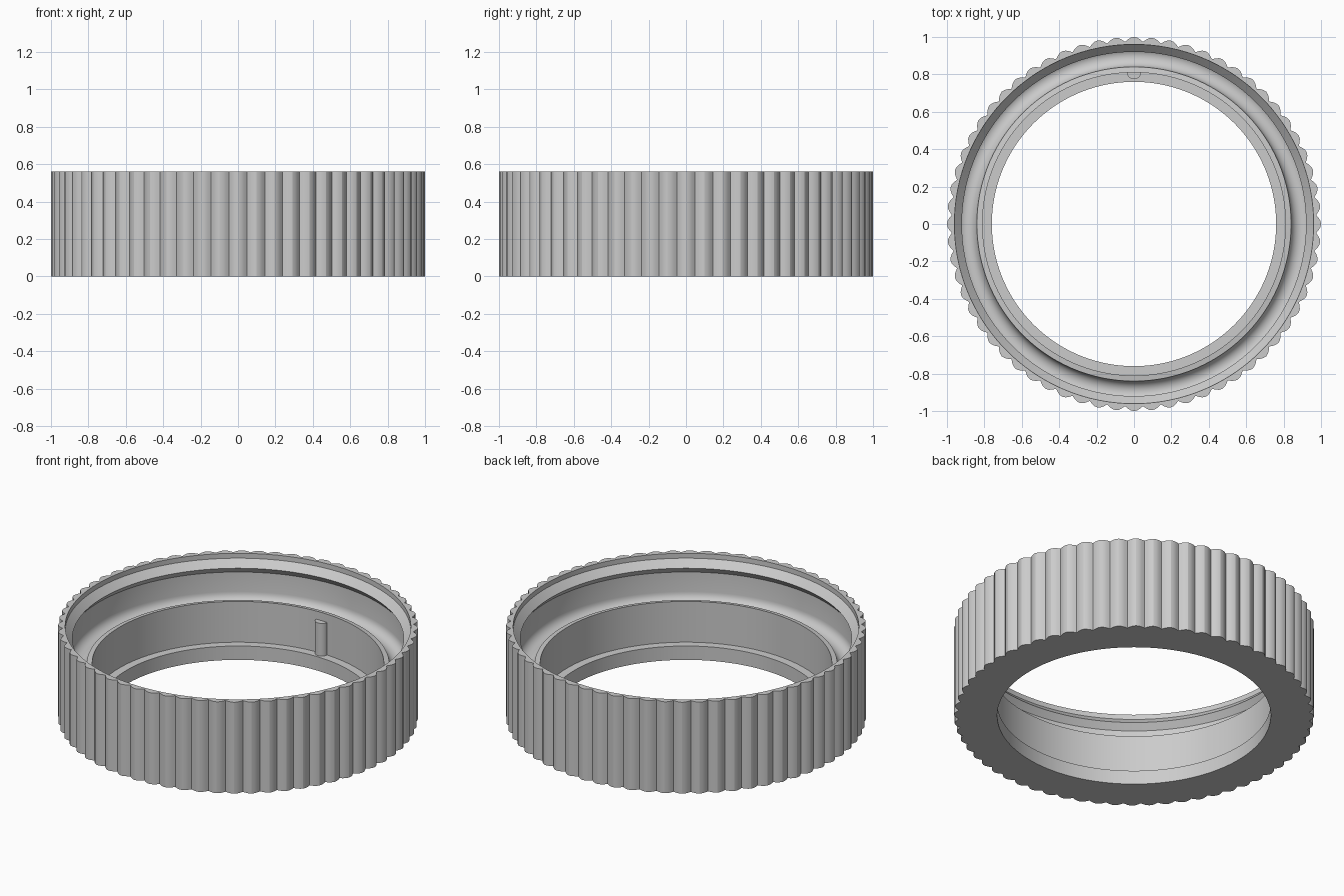
import bpy, bmesh
from math import pi, sin, cos

if "Cube" in bpy.data.objects:
    bpy.data.objects.remove(bpy.data.objects["Cube"])

FLUTES, STEPS = 64, 6
N = FLUTES * STEPS
HEIGHT = 0.56


def finish(bm, name, angle):
    bmesh.ops.recalc_face_normals(bm, faces=bm.faces)
    mesh = bpy.data.meshes.new(name)
    bm.to_mesh(mesh)
    bm.free()
    ob = bpy.data.objects.new(name, mesh)
    bpy.context.collection.objects.link(ob)
    bpy.ops.object.select_all(action='DESELECT')
    ob.select_set(True)
    bpy.context.view_layer.objects.active = ob
    bpy.ops.object.shade_smooth_by_angle(angle=angle)
    return ob


def flute_radius(i):
    # rounded ridges meeting in sharp valleys
    return 0.975 + 0.025 * abs(cos(pi * i / STEPS))


# Inner cross-section (radius, z), from top rim down to the bottom opening
profile = [(0.96, HEIGHT), (0.96, 0.53), (0.92, 0.487), (0.95, 0.45)]
# rounded seal groove
profile += [(0.895 + 0.055 * cos(a), 0.33 - 0.055 * sin(a))
            for a in [pi * k / 12 for k in range(13)]]
# lip, inner wall, bottom flange
profile += [(0.81, 0.335), (0.81, 0.085), (0.76, 0.085), (0.76, 0.0)]

# Knurled ring: sweep the closed section around z, outer side fluted
bm = bmesh.new()
columns = []
for i in range(N):
    a = 2 * pi * i / N
    section = [(flute_radius(i), 0.0), (flute_radius(i), HEIGHT)] + profile
    columns.append([bm.verts.new((r * cos(a), r * sin(a), z)) for r, z in section])
count = len(columns[0])
for i in range(N):
    c, d = columns[i], columns[(i + 1) % N]
    for j in range(count):
        k = (j + 1) % count
        bm.faces.new((c[j], d[j], d[k], c[k]))
finish(bm, "knurled_ring", 0.4)

# Small locating peg on the inner wall, standing on the flange
bm = bmesh.new()
bmesh.ops.create_cone(bm, cap_ends=True, segments=24, radius1=0.038, radius2=0.038, depth=0.205)
bmesh.ops.translate(bm, verts=bm.verts, vec=(0, 0.812, 0.1825))
finish(bm, "locating_peg", 0.6)
